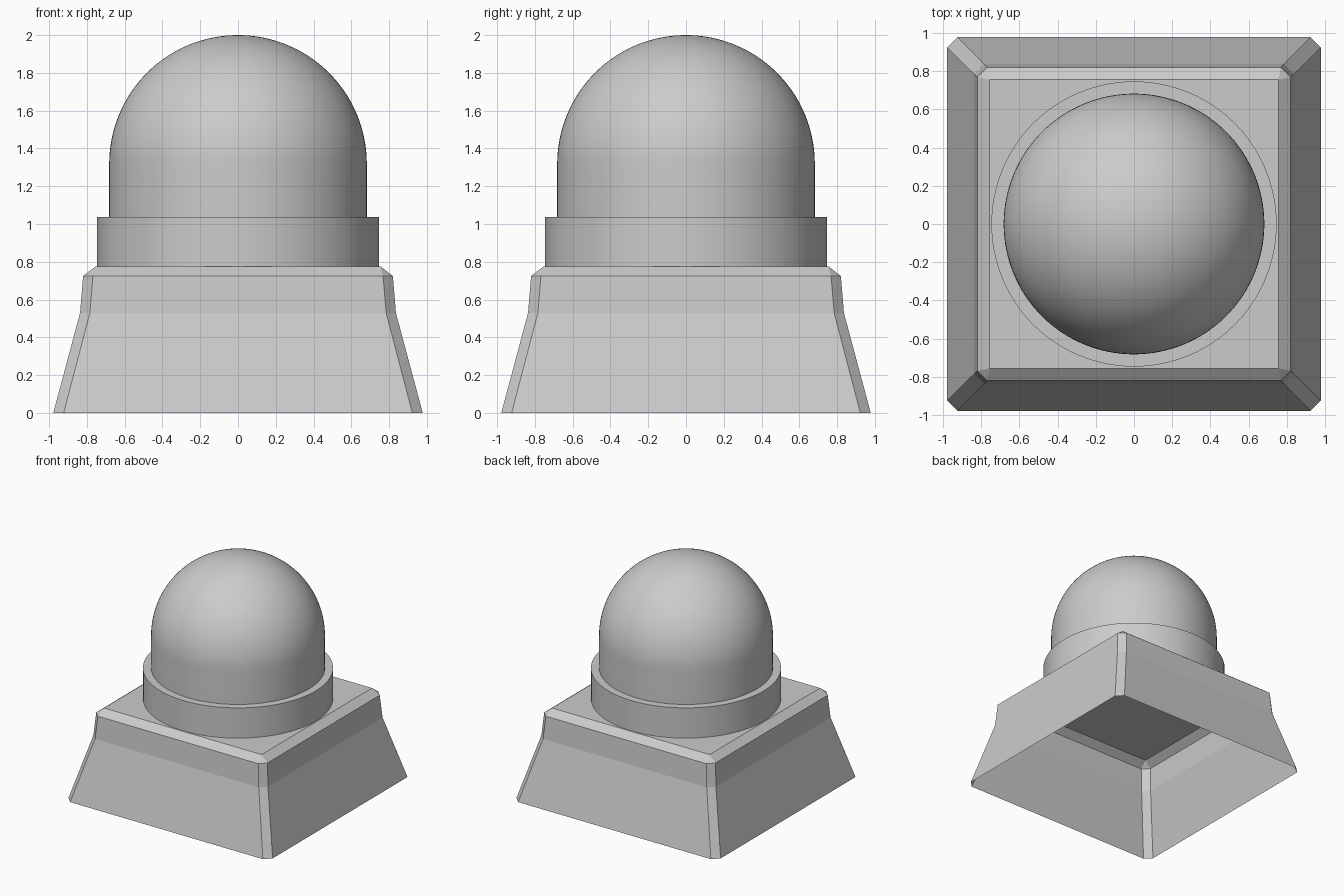
import bpy, bmesh, math

if "Cube" in bpy.data.objects:
    bpy.data.objects.remove(bpy.data.objects["Cube"])

grey = bpy.data.materials.new("light_grey")
grey.diffuse_color = (0.6, 0.6, 0.6, 1)
grey.use_nodes = True
grey.node_tree.nodes["Principled BSDF"].inputs["Base Color"].default_value = grey.diffuse_color


def finish(name, bm):
    bmesh.ops.remove_doubles(bm, verts=bm.verts, dist=1e-5)
    me = bpy.data.meshes.new(name)
    bm.to_mesh(me)
    bm.free()
    ob = bpy.data.objects.new(name, me)
    bpy.context.collection.objects.link(ob)
    me.materials.append(grey)
    return ob


def lathe(name, profile, steps=128):
    """Revolve (radius, z) points, listed bottom to top, around z."""
    bm = bmesh.new()
    vs = [bm.verts.new((r, 0, z)) for r, z in profile]
    es = [bm.edges.new(p) for p in zip(vs, vs[1:])]
    bmesh.ops.spin(bm, geom=vs + es, cent=(0, 0, 0), axis=(0, 0, 1),
                   angle=math.tau, steps=steps)
    bmesh.ops.remove_doubles(bm, verts=bm.verts, dist=1e-5)
    bmesh.ops.recalc_face_normals(bm, faces=bm.faces)
    # The open shells must face outward
    for f in bm.faces:
        c = f.calc_center_median()
        if f.normal.x * c.x + f.normal.y * c.y + f.normal.z < 0:
            f.normal_flip()
    ob = finish(name, bm)
    bpy.ops.object.select_all(action='DESELECT')
    ob.select_set(True)
    bpy.context.view_layer.objects.active = ob
    bpy.ops.object.shade_smooth_by_angle(angle=math.radians(30))
    return ob


# Base: square skirt with chamfered corners, open underneath
bm = bmesh.new()
loops = []
for h, c, z in ((0.978, 0.055, 0), (0.836, 0.052, 0.53),
                (0.82, 0.052, 0.725), (0.755, 0, 0.775)):
    k = h - c
    pts = [(h, -k), (h, k), (k, h), (-k, h), (-h, k), (-h, -k), (-k, -h), (k, -h)]
    if c == 0:
        pts = pts[1::2]
    loops.append([bm.verts.new((x, y, z)) for x, y in pts])
for a, b in zip(loops[:2], loops[1:3]):
    for i in range(8):
        j = (i + 1) % 8
        bm.faces.new((a[i], a[j], b[j], b[i]))
rim, top = loops[2], loops[3]
for i in range(4):
    # sloped shoulder, then the corner triangle
    bm.faces.new((rim[2 * i], rim[2 * i + 1], top[i], top[i - 1]))
    bm.faces.new((rim[2 * i + 1], rim[(2 * i + 2) % 8], top[i]))
bm.faces.new(top)
finish("base", bm)

# Collar sitting on the base
lathe("collar", [(0.746, 0.775), (0.746, 1.037), (0, 1.037)])

# Dome: short upright wall closed by a hemisphere
R = 0.682
arc = [(R * math.cos(a), 2 - R + R * math.sin(a))
       for a in (i * math.pi / 64 for i in range(32))]
lathe("dome", [(R, 1.037)] + arc + [(0, 2)])
